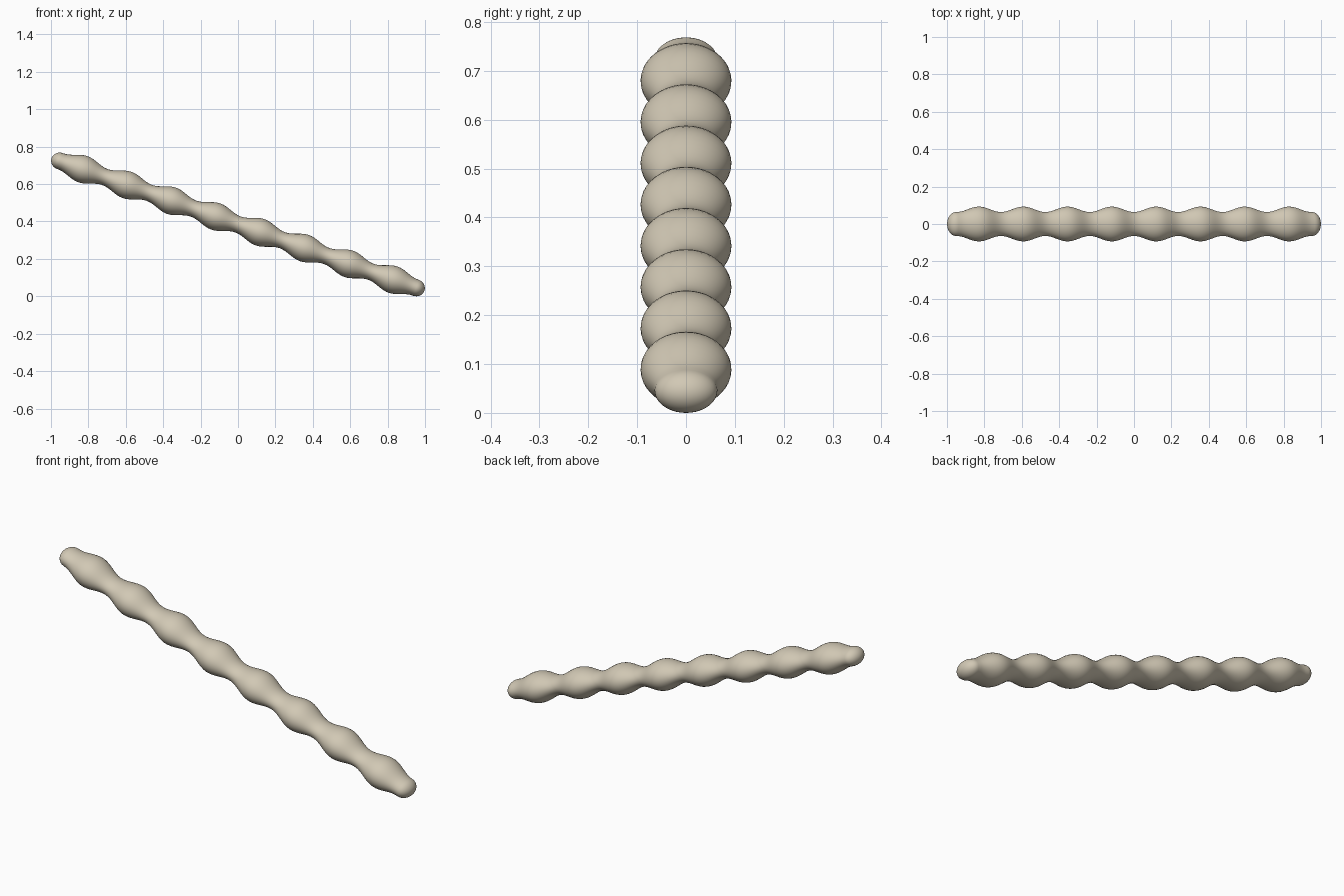
import bpy, bmesh, math
from mathutils import Matrix

if "Cube" in bpy.data.objects:
    bpy.data.objects.remove(bpy.data.objects["Cube"])

SEG = 40
TILT = math.atan(0.356)
PITCH = 0.2515         # distance between bulges
CAP_START, CAP_LEN = 1.01, 0.048

mat = bpy.data.materials.new("warm beige")
mat.diffuse_color = (0.64, 0.58, 0.46, 1)
mat.use_nodes = True
mat.node_tree.nodes["Principled BSDF"].inputs["Base Color"].default_value = mat.diffuse_color


def section(s):
    """Half width (y) and half thickness of the rod at distance s from its middle."""
    wave = -math.cos(2 * math.pi * s / PITCH)
    return 0.0785 + 0.0145 * wave, 0.0595 + 0.0145 * wave


# stations along the rod: wavy body, then a rounded cap at either end
body = [-CAP_START + 2 * CAP_START * i / 128 for i in range(129)]
stations = [(s, *section(s)) for s in body]
w, t = section(CAP_START)
cap = []
for i in range(1, 9):
    a = math.pi / 2 * i / 9
    cap.append((CAP_START + CAP_LEN * math.sin(a), w * math.cos(a), t * math.cos(a)))
stations = [(-s, y, z) for s, y, z in reversed(cap)] + stations + cap

# loft elliptical rings
bm = bmesh.new()
rings = []
for s, y, z in stations:
    rings.append([bm.verts.new((s, y * math.cos(2 * math.pi * k / SEG),
                                z * math.sin(2 * math.pi * k / SEG))) for k in range(SEG)])
for a, b in zip(rings, rings[1:]):
    for k in range(SEG):
        n = (k + 1) % SEG
        bm.faces.new((a[k], a[n], b[n], b[k]))
tip = CAP_START + CAP_LEN
for ring, x in ((rings[0], -tip), (rings[-1], tip)):
    p = bm.verts.new((x, 0, 0))
    for k in range(SEG):
        bm.faces.new((ring[k], ring[(k + 1) % SEG], p))
bmesh.ops.recalc_face_normals(bm, faces=bm.faces)

# tilt so the left end is high, and rest it on the ground
bm.transform(Matrix.Translation((0, 0, 0.388)) @ Matrix.Rotation(TILT, 4, 'Y'))
low = min(v.co.z for v in bm.verts)
bm.transform(Matrix.Translation((0, 0, -low)))
for f in bm.faces:
    f.smooth = True

me = bpy.data.meshes.new("beaded_rod")
bm.to_mesh(me)
bm.free()
me.materials.append(mat)
bpy.context.collection.objects.link(bpy.data.objects.new("beaded_rod", me))
